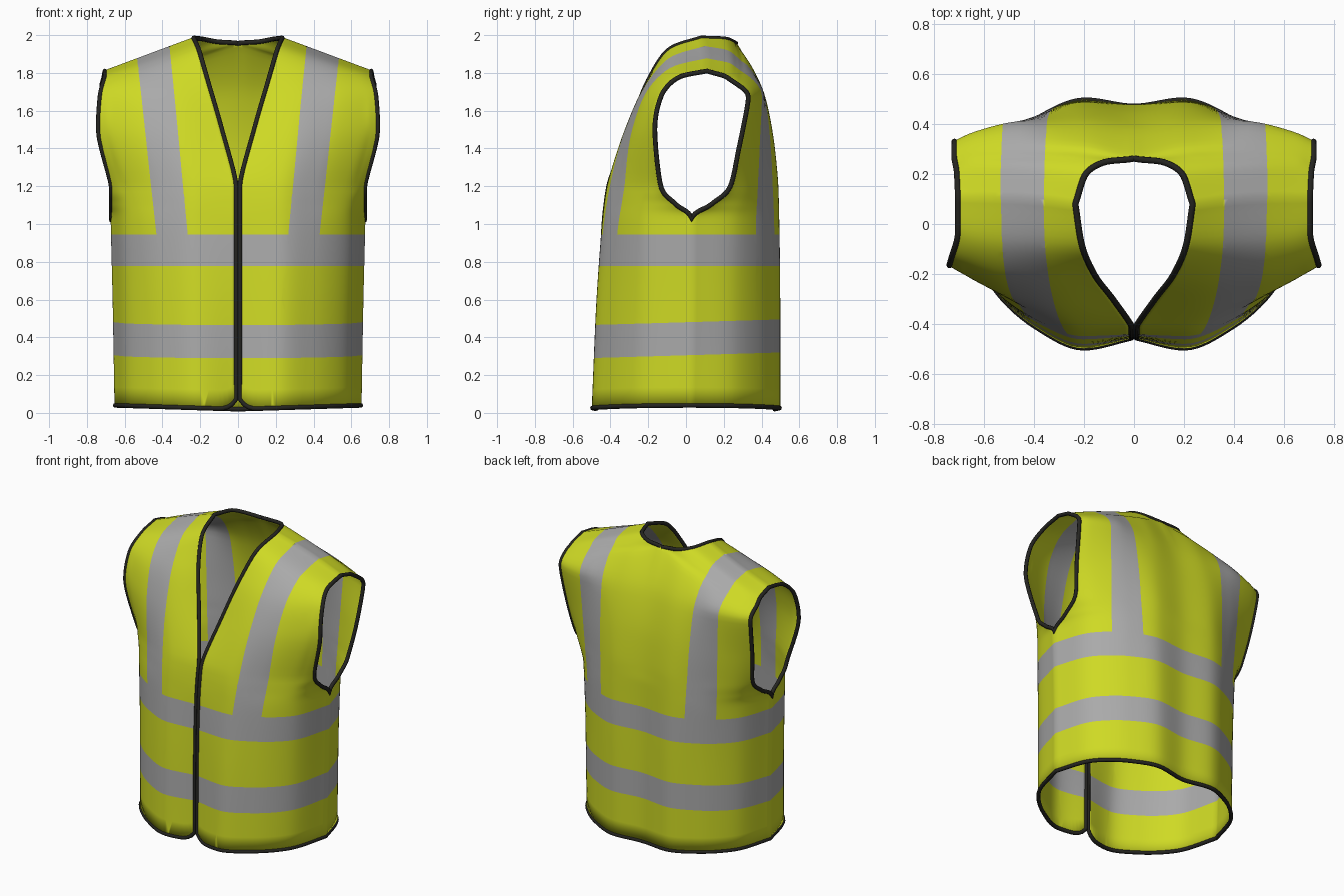
import bpy, bmesh, math
from mathutils import Vector

if "Cube" in bpy.data.objects:
    bpy.data.objects.remove(bpy.data.objects["Cube"])


def material(name, rgb):
    m = bpy.data.materials.new(name)
    m.diffuse_color = (*rgb, 1)
    m.use_nodes = True
    m.node_tree.nodes["Principled BSDF"].inputs["Base Color"].default_value = m.diffuse_color
    return m


YELLOW = material("safety_yellow", (0.62, 0.70, 0.018))
GREY = material("reflective_grey", (0.40, 0.40, 0.40))
BLACK = material("black_binding", (0.018, 0.018, 0.015))

# Cross-sections of the half vest, hem to shoulder:
# inner x, outer x, inner z, outer z, then depth y at five stations
STATIONS = (0, 0.3, 0.6, 0.89, 1)
SHOULDER = (0.235, 0.705, 1.985, 1.81, 0.08, 0.10, 0.11, 0.11, 0.11)
FRONT = [
    (0.010, 0.65, 0.02, 0.04, -0.455, -0.495, -0.41, -0.22, 0.02),
    (0.010, 0.66, 0.60, 0.60, -0.450, -0.470, -0.39, -0.21, 0.03),
    (0.010, 0.67, 1.00, 1.02, -0.435, -0.440, -0.37, -0.21, 0.03),
    (0.010, 0.67, 1.10, 1.105, -0.425, -0.430, -0.36, -0.215, -0.055),
    (0.010, 0.67, 1.20, 1.19, -0.410, -0.415, -0.35, -0.22, -0.13),
    (0.085, 0.740, 1.50, 1.50, -0.30, -0.320, -0.285, -0.205, -0.165),
    (0.160, 0.730, 1.76, 1.68, -0.20, -0.210, -0.20, -0.155, -0.13),
    (0.210, 0.705, 1.93, 1.78, -0.08, -0.070, -0.06, -0.045, -0.03),
    SHOULDER]
BACK = [
    (0, 0.65, 0.02, 0.04, 0.47, 0.495, 0.42, 0.24, 0.02),
    (0, 0.66, 0.60, 0.60, 0.475, 0.495, 0.42, 0.24, 0.03),
    (0, 0.67, 1.00, 1.02, 0.475, 0.49, 0.425, 0.25, 0.03),
    (0, 0.67, 1.10, 1.105, 0.475, 0.488, 0.425, 0.28, 0.135),
    (0, 0.67, 1.20, 1.19, 0.47, 0.485, 0.425, 0.31, 0.23),
    (0, 0.70, 1.42, 1.40, 0.45, 0.465, 0.42, 0.33, 0.28),
    (0, 0.72, 1.70, 1.67, 0.39, 0.41, 0.41, 0.365, 0.33),
    (0, 0.72, 1.955, 1.74, 0.265, 0.30, 0.31, 0.29, 0.27),
    (0.11, 0.715, 1.965, 1.76, 0.25, 0.265, 0.27, 0.26, 0.24),
    (0.19, 0.71, 1.98, 1.78, 0.205, 0.22, 0.23, 0.22, 0.21),
    SHOULDER]


def smooth_line(pts, steps, level_start=False):
    """Resample points along a smooth curve that never overshoots."""
    n = len(pts)
    sec = [pts[i + 1] - pts[i] for i in range(n - 1)]
    tan = [sec[0].copy()]
    if level_start:
        tan[0].y = 0
    for a, b in zip(sec, sec[1:]):
        tan.append(Vector([2 * p * q / (p + q) if p * q > 1e-12 else 0 for p, q in zip(a, b)]))
    tan.append(sec[-1])
    out = []
    for i in range(n - 1):
        for k in range(steps):
            t = k / steps
            out.append(pts[i] * (2 * t**3 - 3 * t**2 + 1) + tan[i] * (t**3 - 2 * t**2 + t)
                       + pts[i + 1] * (3 * t**2 - 2 * t**3) + tan[i + 1] * (t**3 - t**2))
    return out + [pts[-1].copy()]


def panel(rows, stripe, is_front):
    """One quarter panel with the reflective bands cut into it."""
    lines = []
    for x0, x1, z0, z1, *ys in rows:
        pts = [Vector((x0 + (x1 - x0) * s, y, z0 + (z1 - z0) * s)) for s, y in zip(STATIONS, ys)]
        lines.append(smooth_line(pts, 8, x0 == 0))
    cols = [smooth_line(list(c), 6) for c in zip(*lines)]
    bm = bmesh.new()
    grid = []
    for col in cols:
        vs = []
        for p in col:
            r = 0.10
            if is_front and p.x < r and p.z < 0.3:      # rounded hem corner
                lift = r - math.sqrt(r * r - (r - p.x) ** 2)
                p.z += lift * (1 - p.z / 0.3)
            vs.append(bm.verts.new(p))
        grid.append(vs)
    for a, b in zip(grid, grid[1:]):
        for j in range(len(a) - 1):
            q = (a[j], b[j], b[j + 1], a[j + 1])
            bm.faces.new(q if is_front else q[::-1])

    def cut(co, no):
        bmesh.ops.bisect_plane(bm, geom=bm.verts[:] + bm.edges[:] + bm.faces[:],
                               dist=1e-5, plane_co=co, plane_no=no)
    for z in (0.305, 0.48):
        cut((0, 0, z), (0, -0.03, 1))
    for z in (0.778, 0.945):
        cut((0, 0, z), (0, 0, 1))
    for xb, xt in stripe:
        cut((xb, 0, 0.945), (0.945, 0, xb - xt))
    for f in bm.faces:
        c = f.calc_center_median()
        k = (c.z - 0.945) / 0.945
        lo, hi = (a + (b - a) * k for a, b in stripe)
        low_band = 0.305 < c.z - 0.03 * c.y < 0.48
        f.material_index = int(low_band or 0.778 < c.z < 0.945 or (c.z > 0.945 and lo < c.x < hi))
        f.smooth = True
    me = bpy.data.meshes.new("panel")
    bm.to_mesh(me)
    bm.free()
    return me


# Vest body: front and back panels sewn at side and shoulder, then mirrored
bm = bmesh.new()
for me in (panel(FRONT, ((0.265, 0.357), (0.43, 0.535)), True),
           panel(BACK, ((0.315, 0.357), (0.485, 0.535)), False)):
    bm.from_mesh(me)
    bpy.data.meshes.remove(me)
bmesh.ops.remove_doubles(bm, verts=bm.verts, dist=2e-3)

# Follow the open edges for the binding
links = {}
for e in bm.edges:
    a, b = e.verts
    if e.is_boundary and not (a.co.x < 1e-3 and b.co.x < 1e-3):
        links.setdefault(a, []).append(b)
        links.setdefault(b, []).append(a)
chains = []
while links:
    start = next((v for v in links if len(links[v]) == 1), next(iter(links)))
    closed = len(links[start]) > 1
    chain, v = [], start
    while v is not None:
        chain.append(v.co.copy())
        v = next((n for n in links.pop(v) if n in links), None)
    if len(chain) > 20:
        chains.append((chain, closed))

mesh = bpy.data.meshes.new("vest_body")
bm.to_mesh(mesh)
bm.free()
body = bpy.data.objects.new("vest_body", mesh)
bpy.context.collection.objects.link(body)
mesh.materials.append(YELLOW)
mesh.materials.append(GREY)
mirror = body.modifiers.new("mirror", "MIRROR")
mirror.merge_threshold = 0.001
thick = body.modifiers.new("cloth_thickness", "SOLIDIFY")
thick.thickness = 0.008
thick.offset = 0

# Black binding tubes along hem, front opening, neck and armholes
for chain, closed in chains:
    pts = [chain[0]]
    for p in chain[1:-1]:
        if (p - pts[-1]).length > 0.008:
            pts.append(p)
    pts.append(chain[-1])
    name = "armhole_binding" if closed else "edge_binding"
    cu = bpy.data.curves.new(name, "CURVE")
    cu.dimensions = "3D"
    cu.bevel_depth = 0.0125
    cu.bevel_resolution = 2
    cu.materials.append(BLACK)
    for side in (1, -1):
        sp = cu.splines.new("POLY")
        sp.points.add(len(pts) - 1)
        sp.use_cyclic_u = closed
        sp.use_smooth = True
        for q, p in zip(sp.points, pts):
            q.co = (p.x * side, p.y, p.z, 1)
    ob = bpy.data.objects.new(name, cu)
    bpy.context.collection.objects.link(ob)
    bpy.ops.object.select_all(action="DESELECT")
    ob.select_set(True)
    bpy.context.view_layer.objects.active = ob
    bpy.ops.object.convert(target="MESH")
